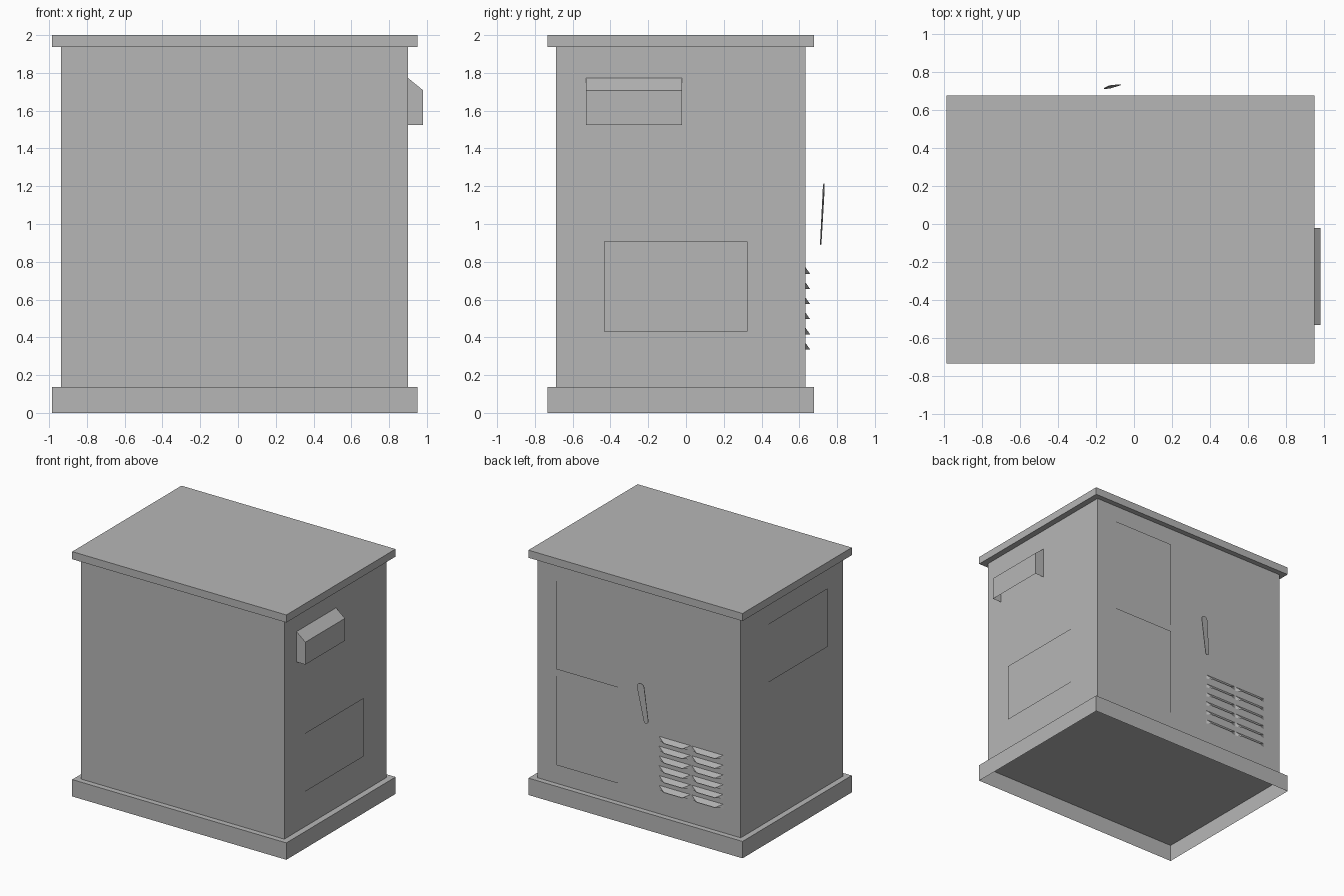
import bpy
import math

if "Cube" in bpy.data.objects:
    bpy.data.objects.remove(bpy.data.objects["Cube"])

grey = bpy.data.materials.new("cabinet_grey")
grey.diffuse_color = (0.47, 0.47, 0.47, 1)
grey.use_nodes = True
grey.node_tree.nodes["Principled BSDF"].inputs["Base Color"].default_value = grey.diffuse_color


def make(name, verts, faces):
    mesh = bpy.data.meshes.new(name)
    mesh.from_pydata(verts, [], faces)
    mesh.update()
    mesh.materials.append(grey)
    obj = bpy.data.objects.new(name, mesh)
    bpy.context.collection.objects.link(obj)
    return obj


def box(name, lo, hi, skip=()):
    """Axis-aligned box; skip names the sides left open."""
    verts = [(x, y, z) for z in (lo[2], hi[2])
             for x, y in ((lo[0], lo[1]), (hi[0], lo[1]), (hi[0], hi[1]), (lo[0], hi[1]))]
    sides = {"bottom": (3, 2, 1, 0), "top": (4, 5, 6, 7), "front": (0, 1, 5, 4),
             "right": (1, 2, 6, 5), "back": (2, 3, 7, 6), "left": (3, 0, 4, 7)}
    return make(name, verts, [f for k, f in sides.items() if k not in skip])


# Hollow plinth, cabinet body and overhanging roof
box("base_plinth", (-0.985, -0.733, 0), (0.95, 0.677, 0.138), skip=("bottom",))
box("cabinet_body", (-0.938, -0.688, 0.138), (0.90, 0.633, 1.938), skip=("top", "bottom"))
box("roof_slab", (-0.985, -0.733, 1.938), (0.95, 0.677, 2.0))

# Flat panels standing just off the side walls
for name, x, ya, yb, za, zb in (("right_panel", 0.908, -0.435, 0.325, 0.43, 0.907),
                                ("left_panel", -0.946, 0.285, -0.475, 1.278, 1.755)):
    make(name, [(x, ya, za), (x, yb, za), (x, yb, zb), (x, ya, zb)], [(0, 1, 2, 3)])

# Flat panels on the back wall
for name, za, zb in (("upper_back_panel", 1.075, 1.795), ("lower_back_panel", 0.292, 1.02)):
    make(name, [(0.723, 0.642, za), (0.165, 0.642, za), (0.165, 0.642, zb), (0.723, 0.642, zb)],
         [(0, 1, 2, 3)])

# Rain hood with sloped top, open underneath
profile = [(0.90, 1.525), (0.98, 1.525), (0.98, 1.708), (0.90, 1.773)]
hood = [(x, y, z) for y in (-0.53, -0.02) for x, z in profile]
make("vent_hood", hood, [(0, 1, 2, 3), (7, 6, 5, 4), (1, 5, 6, 2), (2, 6, 7, 3)])

# Two columns of six louvres, open underneath
verts, faces = [], []
for row in range(6):
    top = 0.77 - 0.08 * row
    low = top - 0.034
    for xa, xb in ((-0.20, -0.485), (-0.495, -0.78)):
        n = len(verts)
        verts += [(xa, 0.633, top), (xb, 0.633, top),
                  (xb + 0.06, 0.657, low), (xa - 0.06, 0.657, low),
                  (xa, 0.633, low), (xb, 0.633, low)]
        faces += [(n, n + 3, n + 2, n + 1), (n, n + 4, n + 3), (n + 1, n + 2, n + 5)]
make("vent_louvres", verts, faces)

# Thin tapered door handle, leaning and set off the back wall
tx, tz, tr = -0.10, 1.183, 0.031
bx, bz, br = -0.14, 0.908, 0.019
lean = math.atan2(tx - bx, tz - bz)
outline = []
for cx, cz, r, start in ((tx, tz, tr, 0), (bx, bz, br, math.pi)):
    for i in range(7):
        a = start + math.pi * i / 6 - lean
        outline.append((cx + r * math.cos(a), cz + r * math.sin(a)))
handle = [(x, 0.714 + 0.04 * (z - bz) + 0.1 * (x - bx), z) for x, z in outline]
obj = make("door_handle", handle, [tuple(reversed(range(len(handle))))])
mod = obj.modifiers.new("thickness", "SOLIDIFY")
mod.thickness = 0.004
mod.offset = 0
